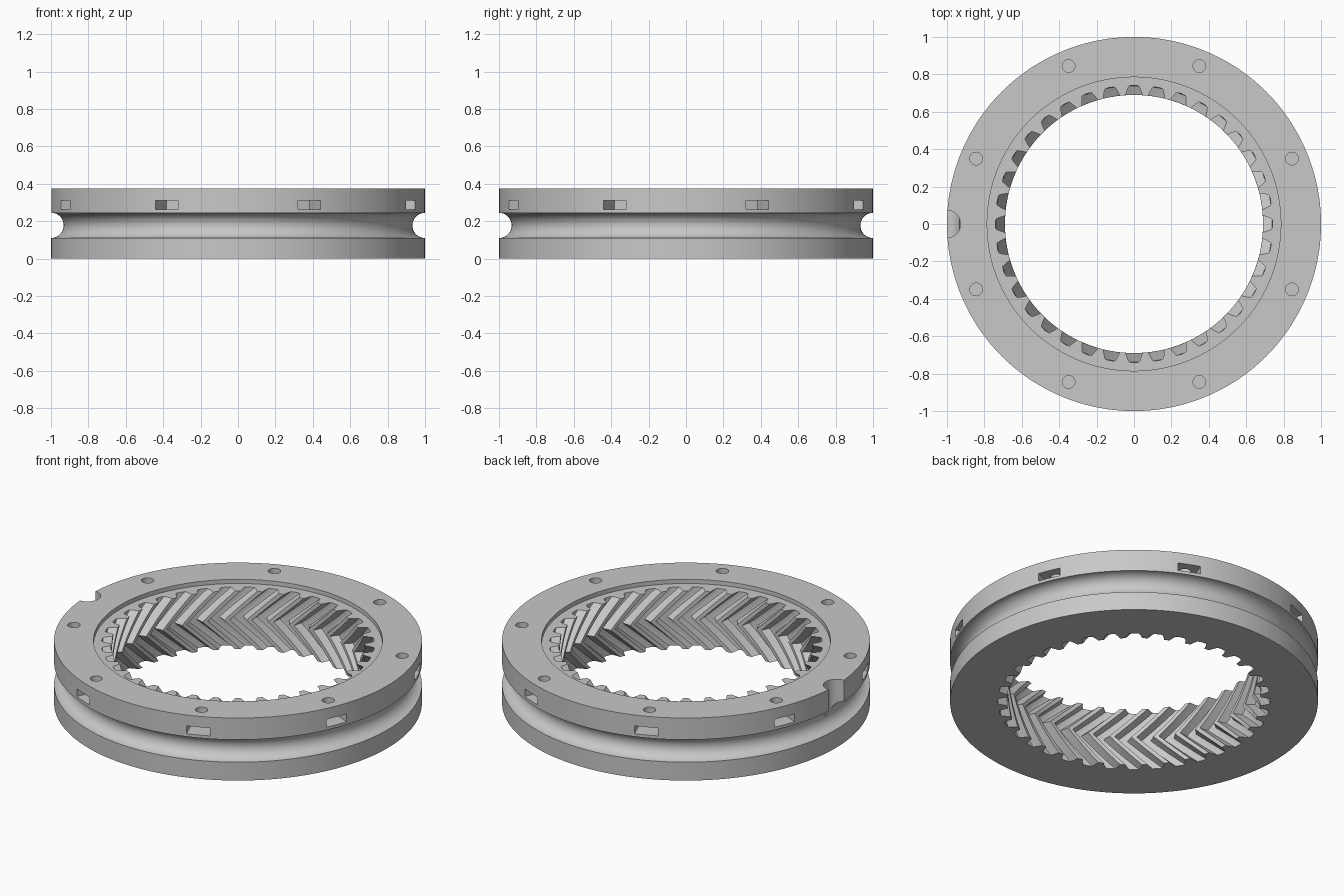
import bpy, bmesh, math
from mathutils import Matrix

cube = bpy.data.objects.get("Cube")
if cube:
    bpy.data.objects.remove(cube)

HEIGHT, GEAR_TOP = 0.375, 0.35
TEETH = 36
TWIST = math.radians(15)
GROOVE_Z, GROOVE_R = 0.1775, 0.0675
BOLT_R = 0.914

grey = bpy.data.materials.new("light_grey")
grey.use_nodes = True
colour = (0.58, 0.58, 0.58, 1)
grey.diffuse_color = colour
grey.node_tree.nodes["Principled BSDF"].inputs["Base Color"].default_value = colour


def make_object(name, bm):
    bmesh.ops.recalc_face_normals(bm, faces=bm.faces)
    mesh = bpy.data.meshes.new(name)
    bm.to_mesh(mesh)
    bm.free()
    mesh.materials.append(grey)
    obj = bpy.data.objects.new(name, mesh)
    bpy.context.collection.objects.link(obj)
    return obj


# One tooth gap: (degrees from its centre, radius)
tooth = [(-3.75, 0.69), (-3.0, 0.715), (-2.1, 0.739), (0, 0.742),
         (2.1, 0.739), (3.0, 0.715), (3.75, 0.69), (5, 0.69)]
pitch = 2 * math.pi / TEETH
spokes = [(i * pitch + math.radians(a), r) for i in range(TEETH) for a, r in tooth]

# Ring body: outer wall with rope groove, rim and recess step
profile = [(1, 0)]
for i in range(17):
    a = math.pi * (i / 16 - 0.5)
    profile.append((1 - GROOVE_R * math.cos(a), GROOVE_Z + GROOVE_R * math.sin(a)))
profile += [(1, HEIGHT), (0.785, HEIGHT), (0.785, GEAR_TOP)]

bm = bmesh.new()
rings = [[bm.verts.new((r * math.cos(a), r * math.sin(a), z)) for a, _ in spokes]
         for r, z in profile]

# Herringbone teeth: the profile twists to mid height and back
LAYERS = 16
for i in range(LAYERS + 1):
    t = i / LAYERS
    turn = TWIST * (1 - abs(2 * t - 1))
    rings.append([bm.verts.new((r * math.cos(a + turn), r * math.sin(a + turn),
                                GEAR_TOP * (1 - t))) for a, r in spokes])

for lower, upper in zip(rings, rings[1:] + rings[:1]):
    for j in range(len(spokes)):
        k = (j + 1) % len(spokes)
        bm.faces.new((lower[j], lower[k], upper[k], upper[j]))
ring = make_object("ring_gear", bm)


def cylinder(bm, radius, z0, z1, x, angle, segments):
    place = Matrix.Rotation(angle, 4, 'Z') @ Matrix.Translation((x, 0, (z0 + z1) / 2))
    bmesh.ops.create_cone(bm, cap_ends=True, segments=segments, radius1=radius,
                          radius2=radius, depth=z1 - z0, matrix=place)


# Cutters: bolt holes, nut slots and the rope notch in the rim
holes, slots, notch = bmesh.new(), bmesh.new(), bmesh.new()
for i in range(8):
    angle = (i + 0.5) * math.pi / 4
    cylinder(holes, 0.034, 0.27, 0.42, BOLT_R, angle, 32)
    place = (Matrix.Rotation(angle, 4, 'Z') @ Matrix.Translation((0.95, 0, 0.286))
             @ Matrix.Diagonal((0.21, 0.13, 0.047, 1)))
    bmesh.ops.create_cube(slots, size=1, matrix=place)
cylinder(notch, 0.073, GROOVE_Z, 0.42, -1, 0, 48)

bpy.context.view_layer.objects.active = ring
for name, cut in (("nut_slots", slots), ("bolt_holes", holes), ("rope_notch", notch)):
    cutter = make_object(name, cut)
    cutter.hide_render = True
    mod = ring.modifiers.new(name, 'BOOLEAN')
    mod.operation = 'DIFFERENCE'
    mod.solver = 'EXACT'
    mod.object = cutter
    bpy.ops.object.modifier_apply(modifier=mod.name)
    bpy.data.objects.remove(cutter)

# Smooth curved walls, crisp edges
for obj in bpy.context.selected_objects:
    obj.select_set(False)
ring.select_set(True)
bpy.ops.object.shade_smooth_by_angle(angle=math.radians(30))
